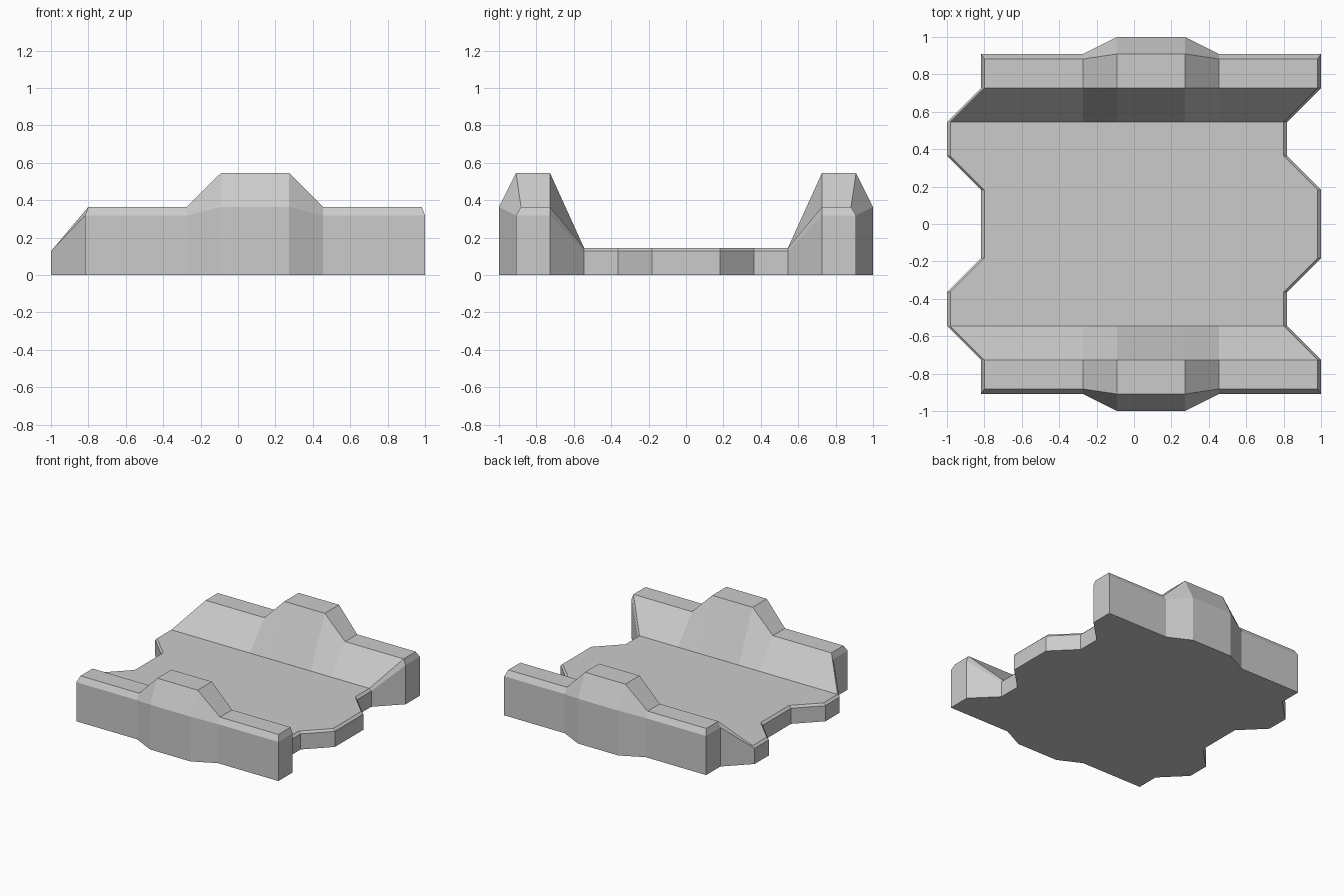
import bpy, bmesh

if "Cube" in bpy.data.objects:
    bpy.data.objects.remove(bpy.data.objects["Cube"])

# Plan rows (back half): y, left-end x, wall height, lip height
HALF = [(0.882, -0.818, 0.364, 0.318), (0.727, -0.818, 0.364, 0.318),
        (0.545, -1.0, 0.145, 0.127), (0.364, -1.0, 0.145, 0.127),
        (0.182, -0.818, 0.145, 0.127)]
ROWS = HALF + [(-y, x, z, l) for y, x, z, l in reversed(HALF)]
MID = [-0.273, -0.091, 0.273, 0.455]    # start, rise, fall, end of the wall bump
BEVEL, SPAN = 0.018, 1.818
NR, NC = len(ROWS), 6


def surface(r, c):
    """Top-surface point of the deck and its side walls."""
    y, left, z, _ = ROWS[r]
    x = [left + BEVEL] + MID + [left + SPAN - BEVEL]
    if c in (2, 3) and abs(y) > 0.7:
        z = 0.545
        if abs(y) > 0.8:
            y = 0.909 if y > 0 else -0.909
    return x[c], y, z


def lip(r, c):
    """Outer rim point below the chamfer."""
    x, y, _ = surface(r, c)
    z = ROWS[r][3]
    if c == 0:
        x -= BEVEL
    elif c == NC - 1:
        x += BEVEL
    if r in (0, NR - 1):
        bump = c in (2, 3)
        y = (1.0 if bump else 0.909) * (1 if y > 0 else -1)
        z = 0.364 if bump else z
    return x, y, z


bm = bmesh.new()
# Deck and wall top surface
grid = [[bm.verts.new(surface(r, c)) for c in range(NC)] for r in range(NR)]
for r in range(NR - 1):
    for c in range(NC - 1):
        bm.faces.new((grid[r][c], grid[r + 1][c], grid[r + 1][c + 1], grid[r][c + 1]))

# Chamfered rim and vertical sides around the perimeter
loop = ([(0, c) for c in range(NC)] + [(r, NC - 1) for r in range(1, NR)]
        + [(NR - 1, c) for c in range(NC - 2, -1, -1)]
        + [(r, 0) for r in range(NR - 2, 0, -1)])
top = [grid[r][c] for r, c in loop]
rim = [bm.verts.new(lip(r, c)) for r, c in loop]
base = [bm.verts.new((v.co.x, v.co.y, 0)) for v in rim]
for i in range(len(loop)):
    j = (i + 1) % len(loop)
    for a, b in ((top, rim), (rim, base)):
        bm.faces.new((a[i], a[j], b[j], b[i]))
# Flat underside
bm.faces.new(base)
bmesh.ops.recalc_face_normals(bm, faces=bm.faces[:])

mesh = bpy.data.meshes.new("walled_deck")
bm.to_mesh(mesh)
bm.free()
deck = bpy.data.objects.new("walled_deck", mesh)
bpy.context.collection.objects.link(deck)
